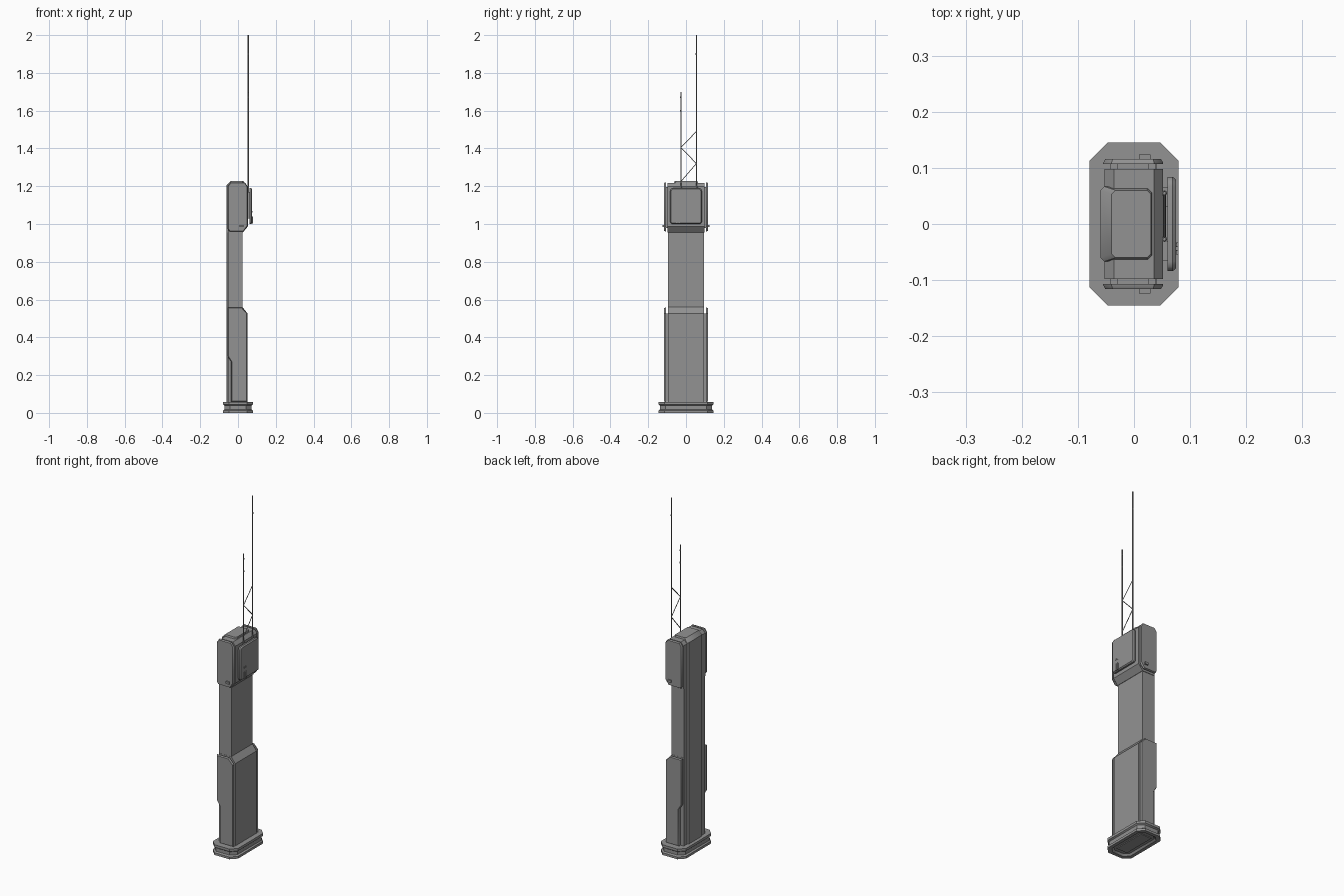
import bpy, bmesh, math
from mathutils import Vector

if "Cube" in bpy.data.objects:
    bpy.data.objects.remove(bpy.data.objects["Cube"])

GREY = bpy.data.materials.new("mid grey")
GREY.diffuse_color = (0.29, 0.29, 0.29, 1)
GREY.use_nodes = True
GREY.node_tree.nodes["Principled BSDF"].inputs["Base Color"].default_value = GREY.diffuse_color


def finish(name, bm):
    bmesh.ops.recalc_face_normals(bm, faces=bm.faces)
    me = bpy.data.meshes.new(name)
    bm.to_mesh(me)
    bm.free()
    ob = bpy.data.objects.new(name, me)
    bpy.context.collection.objects.link(ob)
    me.materials.append(GREY)
    bpy.ops.object.select_all(action='DESELECT')
    ob.select_set(True)
    bpy.context.view_layer.objects.active = ob
    bpy.ops.object.shade_smooth_by_angle(angle=math.radians(35))
    return ob


def loft(name, rings):
    """Skin matching rings of points and cap both ends."""
    bm = bmesh.new()
    loops = [[bm.verts.new(p) for p in r] for r in rings]
    n = len(loops[0])
    for a, b in zip(loops, loops[1:]):
        for i in range(n):
            j = (i + 1) % n
            bm.faces.new((a[i], a[j], b[j], b[i]))
    bm.faces.new(loops[0][::-1])
    bm.faces.new(loops[-1])
    return finish(name, bm)


def place(p, axis, d):
    return {'x': (d, p[0], p[1]), 'y': (p[0], d, p[1]), 'z': (p[0], p[1], d)}[axis]


def prism(name, pts, axis, a, b):
    return loft(name, [[place(p, axis, d) for p in pts] for d in (a, b)])


def inset(pts, d):
    """Move every edge of a counter-clockwise outline inwards by d."""
    out = []
    for i, p in enumerate(pts):
        p = Vector(p)
        u = (p - Vector(pts[i - 1])).normalized()
        v = (Vector(pts[(i + 1) % len(pts)]) - p).normalized()
        n1, n2 = Vector((-u.y, u.x)), Vector((-v.y, v.x))
        out.append(p + (n1 + n2) * d / (1 + n1.dot(n2)))
    return out


def plate(name, pts, axis, a, b, c, d):
    """Plate from depth a to c with a chamfer of width d from depth b."""
    loft(name, [[place(p, axis, a) for p in pts], [place(p, axis, b) for p in pts],
                [place(p, axis, c) for p in inset(pts, d)]])


def box(name, x, y, z):
    return prism(name, [(x[0], y[0]), (x[1], y[0]), (x[1], y[1]), (x[0], y[1])], 'z', *z)


def octagon(hx, hy, c, z):
    return [(hx, hy - c, z), (hx - c, hy, z), (c - hx, hy, z), (-hx, hy - c, z),
            (-hx, c - hy, z), (c - hx, -hy, z), (hx - c, -hy, z), (hx, c - hy, z)]


def rod(name, p, q, r, sides=8):
    p, q = Vector(p), Vector(q)
    rot = (q - p).to_track_quat('Z', 'Y')
    ring = [rot @ Vector((r * math.cos(2 * math.pi * i / sides),
                          r * math.sin(2 * math.pi * i / sides), 0)) for i in range(sides)]
    return loft(name, [[e + v for v in ring] for e in (p, q)])


# Stepped foot, recessed underneath
foot = [(0.052, 0.117, 0.023, 0.010), (0.060, 0.126, 0.026, 0.0), (0.079, 0.145, 0.032, 0.0),
        (0.079, 0.145, 0.032, 0.013), (0.072, 0.137, 0.029, 0.019), (0.072, 0.137, 0.029, 0.038),
        (0.079, 0.145, 0.032, 0.044), (0.079, 0.145, 0.032, 0.058)]
loft("foot", [octagon(*f) for f in foot])
box("foot_underplate", (-0.034, 0.034), (-0.095, 0.095), (0.006, 0.013))

# Column and wider lower housing
box("column", (-0.053, 0.024), (-0.095, 0.095), (0.055, 1.0))
prism("lower_housing", [(-0.05, 0.055), (0.050, 0.055), (0.050, 0.527), (0.024, 0.56), (-0.05, 0.56)],
      'y', -0.096, 0.096)

# Raised spine running up the back
prism("spine", [(-0.05, -0.067), (-0.053, -0.067), (-0.060, -0.060), (-0.060, 0.060),
                (-0.053, 0.067), (-0.05, 0.067)], 'z', 0.055, 1.205)

# Head with sloping underside and raised cap
prism("head", [(-0.053, 0.955), (0.026, 0.955), (0.052, 0.987), (0.052, 1.198),
               (0.036, 1.218), (-0.036, 1.218), (-0.053, 1.20)], 'y', -0.098, 0.098)


def cap_ring(x0, x1, hy, z):
    c = 0.007
    return [(x0, -hy + c, z), (x0 + c, -hy, z), (x1 - c, -hy, z), (x1, -hy + c, z),
            (x1, hy - c, z), (x1 - c, hy, z), (x0 + c, hy, z), (x0, hy - c, z)]


loft("head_cap", [cap_ring(-0.060, 0.034, 0.067, 1.195), cap_ring(-0.060, 0.034, 0.067, 1.206),
                  cap_ring(-0.040, 0.030, 0.060, 1.227)])

# Side panels, brackets and latches on both sides
head_panel = [(-0.045, 0.960), (0.030, 0.960), (0.052, 0.990), (0.052, 1.198),
              (0.036, 1.221), (-0.040, 1.221), (-0.055, 1.20), (-0.055, 0.975)]
low_panel = [(-0.036, 0.058), (0.050, 0.058), (0.050, 0.527), (0.022, 0.558),
             (-0.055, 0.558), (-0.055, 0.30), (-0.036, 0.27)]
for s, side in ((-1, "front"), (1, "back")):
    plate(side + "_head_panel", head_panel, 'y', s * 0.107, s * 0.109, s * 0.116, 0.004)
    plate(side + "_lower_panel", low_panel, 'y', s * 0.107, s * 0.109, s * 0.116, 0.004)
    for x in (-0.036, 0.032):
        for z0, z1 in ((0.985, 1.195), (0.06, 0.525)):
            xs = x + (0.010 if x < 0 and z0 < 0.5 else 0)
            box(side + "_panel_bracket", (xs - 0.007, xs + 0.007),
                sorted((s * 0.094, s * 0.108)), (z0, z1))
    box(side + "_panel_latch", (0.009, 0.029), sorted((s * 0.114, s * 0.124)), (0.983, 0.996))
    box(side + "_head_lip", (-0.04, 0.04), sorted((s * 0.097, s * 0.108)), (0.978, 0.990))

# Equipment cover with rounded corners on the antenna side
cover = []
for cy, cz, a0 in ((0.067, 1.173, 0), (-0.067, 1.173, 90), (-0.071, 1.013, 180), (0.071, 1.013, 270)):
    r = 0.017 if cz > 1.1 else 0.013
    cover += [(cy + r * math.cos(math.radians(a0 + k * 30)),
               cz + r * math.sin(math.radians(a0 + k * 30))) for k in range(4)]
plate("equipment_cover", cover, 'x', 0.060, 0.069, 0.075, 0.005)
box("cover_mount", (0.050, 0.062), (-0.065, -0.030), (1.03, 1.17))
box("cover_mount_back", (0.050, 0.062), (0.030, 0.065), (1.03, 1.17))
for y in (-0.037, -0.050):
    box("cover_handle", (0.073, 0.079), (y - 0.004, y + 0.004), (1.003, 1.040))
    box("cover_stud", (0.073, 0.077), (y - 0.003, y + 0.003), (1.062, 1.070))

# Twin antenna masts with lattice struts
AX = 0.054
for y, top, collars in ((0.055, 2.0, (1.90,)), (-0.027, 1.70, (1.60, 1.67))):
    rod("mast_base", (AX, y, 1.05), (AX, y, 1.20), 0.005)
    rod("mast", (AX, y, 1.19), (AX, y, top), 0.003)
    for z in collars:
        rod("mast_collar", (AX, y, z - 0.004), (AX, y, z + 0.004), 0.0042)
zig = [(0.055, 1.49), (-0.027, 1.405), (0.055, 1.32), (-0.027, 1.225)]
for a, b in zip(zig, zig[1:]):
    rod("mast_strut", (AX, *a), (AX, *b), 0.0022, 6)
rod("mast_crossbar", (AX, -0.027, 1.18), (AX, 0.055, 1.18), 0.003, 6)
